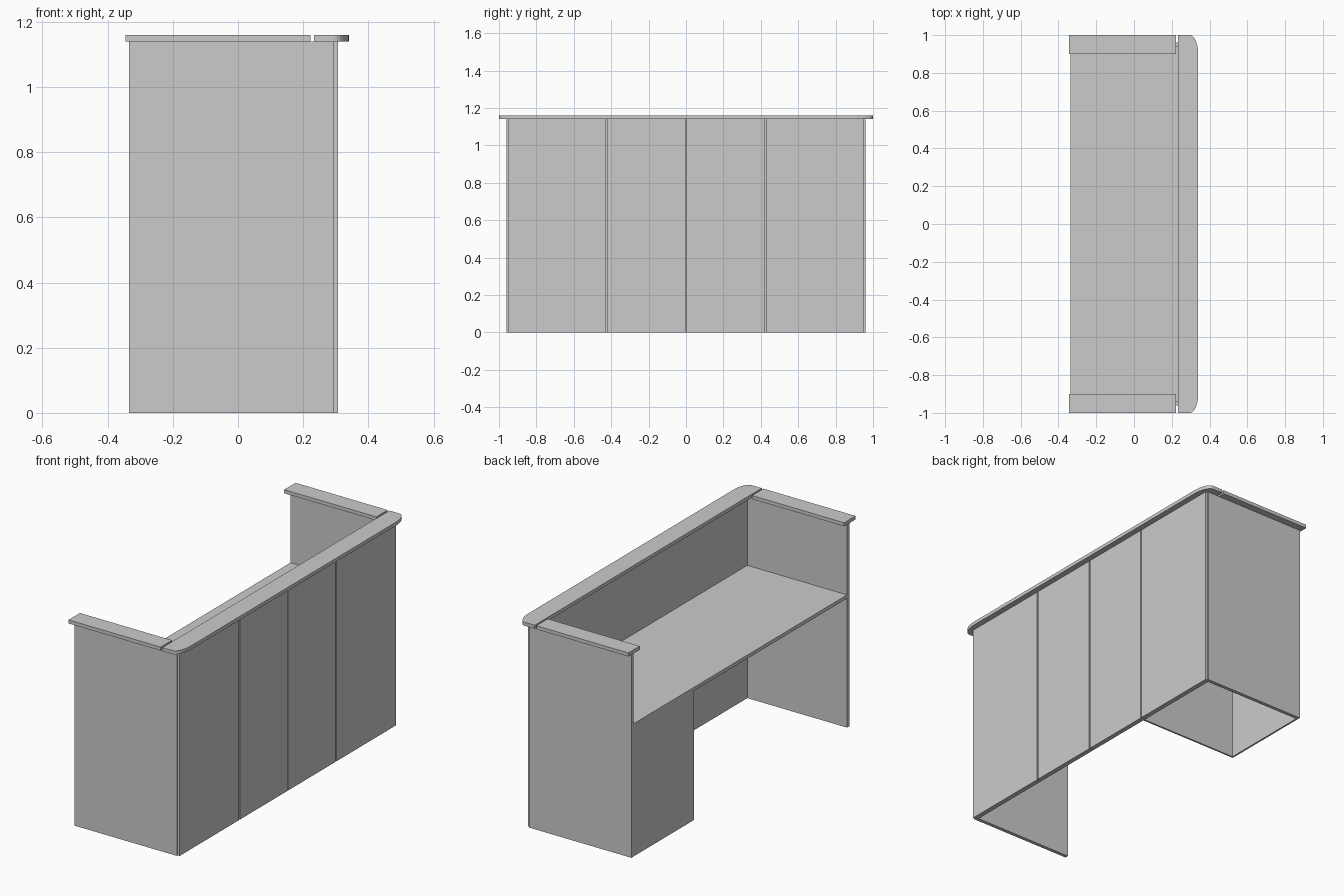
import bpy, bmesh, math

if "Cube" in bpy.data.objects:
    bpy.data.objects.remove(bpy.data.objects["Cube"])


def box(name, x, y, z):
    """Box from (min, max) ranges on each axis."""
    bm = bmesh.new()
    bmesh.ops.create_cube(bm, size=1)
    for v in bm.verts:
        v.co = [r[0] if c < 0 else r[1] for c, r in zip(v.co, (x, y, z))]
    return finish(name, bm)


def finish(name, bm):
    mesh = bpy.data.meshes.new(name)
    bm.to_mesh(mesh)
    bm.free()
    ob = bpy.data.objects.new(name, mesh)
    bpy.context.collection.objects.link(ob)
    return ob


BACK, FRONT = -0.335, 0.307      # staff side and visitor side
WALL, CAP = 1.14, 1.16           # wall height and cap height

# Side walls and their cap boards
for s, side in ((-1, "right"), (1, "left")):
    box(side + "_wall", (BACK, 0.295), sorted((s * 0.94, s * 0.96)), (0, WALL))
    box(side + "_cap", (-0.345, 0.223), sorted((s * 0.90, s * 1.0)), (WALL, CAP))

# Front wall: backing board with four cladding panels and narrow grooves
box("front_backing", (0.28, 0.295), (-0.94, 0.94), (0, WALL))
seams = [-0.957, -0.425, 0.0, 0.425, 0.957]
for i, (a, b) in enumerate(zip(seams, seams[1:])):
    box(f"front_panel_{i + 1}", (0.295, FRONT), (a + 0.004, b - 0.004), (0, WALL))

# Front cap board with rounded outer corners
arc = [(0.295 + 0.045 * math.sin(t), 0.9 + 0.1 * math.cos(t))
       for t in (math.pi / 2 * i / 8 for i in range(9))]
outline = [(0.233, 1.0)] + arc
outline += [(x, -y) for x, y in reversed(outline)]
bm = bmesh.new()
face = bm.faces.new([bm.verts.new((x, y, WALL)) for x, y in outline])
ext = bmesh.ops.extrude_face_region(bm, geom=[face])
for v in ext["geom"]:
    if isinstance(v, bmesh.types.BMVert):
        v.co.z = CAP
bmesh.ops.recalc_face_normals(bm, faces=bm.faces)
finish("front_cap", bm)

# Worktop
box("worktop", (BACK, 0.28), (-0.94, 0.94), (0.72, 0.74))

# Hollow cupboard under one end of the worktop
box("cupboard_divider", (BACK, 0.28), (0.41, 0.42), (0, 0.72))
box("cupboard_door", (BACK, BACK + 0.01), (0.42, 0.94), (0, 0.72))
